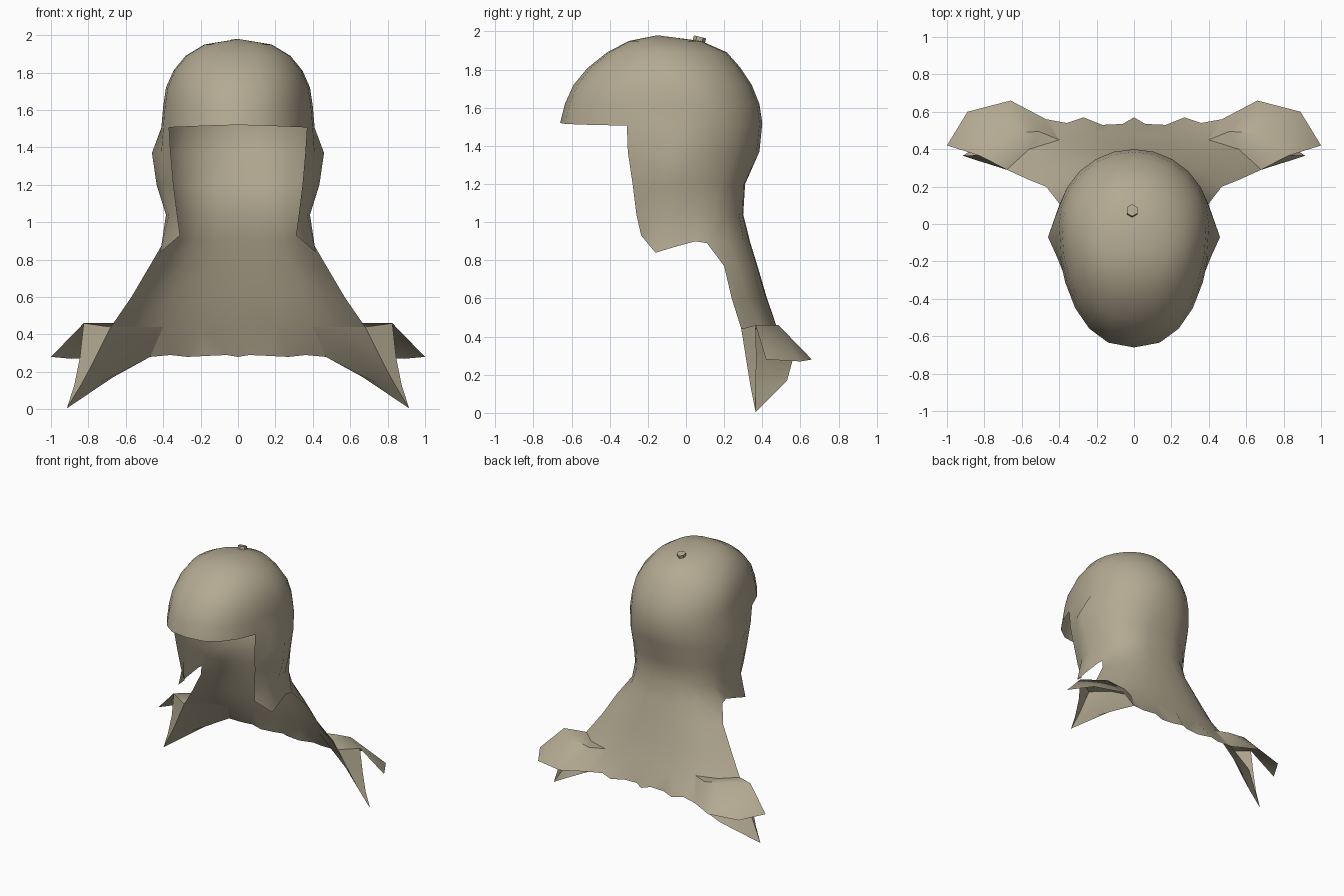
import bpy, bmesh, math

if "Cube" in bpy.data.objects:
    bpy.data.objects.remove(bpy.data.objects["Cube"])

cloth = bpy.data.materials.new("khaki_cloth")
cloth.diffuse_color = (0.45, 0.40, 0.285, 1)
cloth.use_nodes = True
cloth.node_tree.nodes["Principled BSDF"].inputs["Base Color"].default_value = cloth.diffuse_color


def finish(obj, angle):
    obj.data.materials.append(cloth)
    bpy.ops.object.select_all(action='DESELECT')
    obj.select_set(True)
    bpy.context.view_layer.objects.active = obj
    bpy.ops.object.shade_smooth_by_angle(angle=math.radians(angle))


bm = bmesh.new()


def row(points):
    return [bm.verts.new(p) for p in points]


def face(*verts):
    return bm.faces.new(verts)


def bridge(a, b):
    for i in range(min(len(a), len(b)) - 1):
        face(a[i], a[i + 1], b[i + 1], b[i])


# Dome: rounded half sections (height, half width, front y, widest y, back y)
angles = [0, 15, 30, 45, 60, 75, 90, 104, 118, 133, 148, 164, 180]
dome = [(1.52, .41, -.66, 0, .40), (1.62, .40, -.635, -.01, .385),
        (1.72, .385, -.59, -.03, .345), (1.81, .345, -.515, -.06, .285),
        (1.89, .28, -.415, -.10, .215), (1.95, .18, -.30, -.14, .08)]
rows = []
for z, w, front, mid, back in dome:
    pts = []
    for a in angles:
        s, c = math.sin(math.radians(a)), math.cos(math.radians(a))
        reach = back - mid if c > 0 else mid - front
        x = 0 if a in (0, 180) else w * (s ** 0.85 if c < 0 else s)
        lift = -0.015 * s if z < 1.55 else 0
        pts.append((x, mid + c * reach, z + lift))
    rows.append(row(pts))
for a, b in zip(rows, rows[1:]):
    bridge(a, b)
crown = bm.verts.new((0, -.15, 1.98))
for i in range(len(angles) - 1):
    face(rows[-1][i], rows[-1][i + 1], crown)

# Ear and jaw guards with the nape, back centre to front edge
sides = [
    (1.37, [(0, .385), (.11, .37), (.21, .335), (.30, .27), (.36, .19),
            (.40, .10), (.46, -.07), (.41, -.18), (.36, -.305)]),
    (1.20, [(0, .31), (.11, .305), (.20, .285), (.28, .235), (.34, .18),
            (.39, .09), (.435, -.05), (.40, -.17), (.345, -.28)]),
    (1.04, [(0, .30), (.10, .295), (.20, .28), (.28, .22), (.345, .15),
            (.37, .06), (.385, -.05), (.37, -.16), (.325, -.26)])]
prev = rows[0][:9]
for z, pts in sides:
    cur = row([(x, y, z) for x, y in pts])
    bridge(prev, cur)
    prev = cur
jaw = row([(0, .335, .9), (.12, .33, .9), (.24, .30, .9), (.33, .22, .9),
           (.40, .11, .89), (.39, .05, .9), (.405, -.06, .87),
           (.415, -.16, .84), (.31, -.235, .93)])
bridge(prev, jaw)

# Neck cape spreading down the back
cape = [(.77, [(0, .375), (.14, .37), (.29, .34), (.40, .27), (.47, .20)]),
        (.60, [(0, .425), (.17, .42), (.36, .38), (.48, .32), (.57, .24)]),
        (.44, [(0, .48), (.20, .48), (.40, .45), (.56, .40), (.68, .29)])]
prev = jaw[:5]
for z, pts in cape:
    cur = row([(x, y, z) for x, y in pts])
    bridge(prev, cur)
    prev = cur
c = prev

# Rippled hem
h = row([(0, .57, .28), (.06, .535, .29), (.17, .53, .285),
         (.27, .57, .28), (.36, .54, .29), (.47, .56, .28)])
face(c[0], c[1], h[1], h[0])
face(c[1], h[2], h[1])
face(c[1], h[3], h[2])
face(c[1], c[2], h[4], h[3])
face(c[2], h[5], h[4])

# Pointed front wing
w1 = [h[5]] + row([(.66, .42, .24), (.79, .325, .22)])
w2 = row([(.67, .53, .17), (.75, .45, .14), (.84, .34, .13)])
tip = bm.verts.new((.915, .365, .005))
bridge(c[2:], w1)
bridge(w1, w2)
face(w2[0], w2[1], tip)
face(w2[1], w2[2], tip)

# Top and outer side of the fold
t = row([(.51, .495, .44), (.66, .485, .46), (.825, .365, .46)])
o = row([(.845, .37, .28), (.875, .365, .13)])
face(c[2], c[3], t[0])
face(c[3], t[1], t[0])
face(c[3], c[4], t[2], t[1])
face(c[4], w1[2], o[0], t[2])
face(w1[2], w2[2], o[1], o[0])
face(w2[2], tip, o[1])

# Flared rear flap
b = row([(.66, .66, .28), (.89, .60, .27), (1.0, .42, .28)])
face(c[2], t[0], h[5])
face(t[0], t[1], b[0], h[5])
face(t[1], t[2], b[1], b[0])
face(t[2], b[2], b[1])

bmesh.ops.recalc_face_normals(bm, faces=bm.faces)
mesh = bpy.data.meshes.new("hood_and_cape")
bm.to_mesh(mesh)
bm.free()
hood = bpy.data.objects.new("hood_and_cape", mesh)
bpy.context.collection.objects.link(hood)
finish(hood, 55)
mirror = hood.modifiers.new("mirror", 'MIRROR')
mirror.use_clip = True
mirror.merge_threshold = 0.001

# Crown button
bpy.ops.mesh.primitive_cylinder_add(vertices=6, radius=.033, depth=.03,
                                    location=(-.01, .07, 1.957),
                                    rotation=(-.25, 0, 0))
button = bpy.context.object
button.name = "crown_button"
finish(button, 30)
